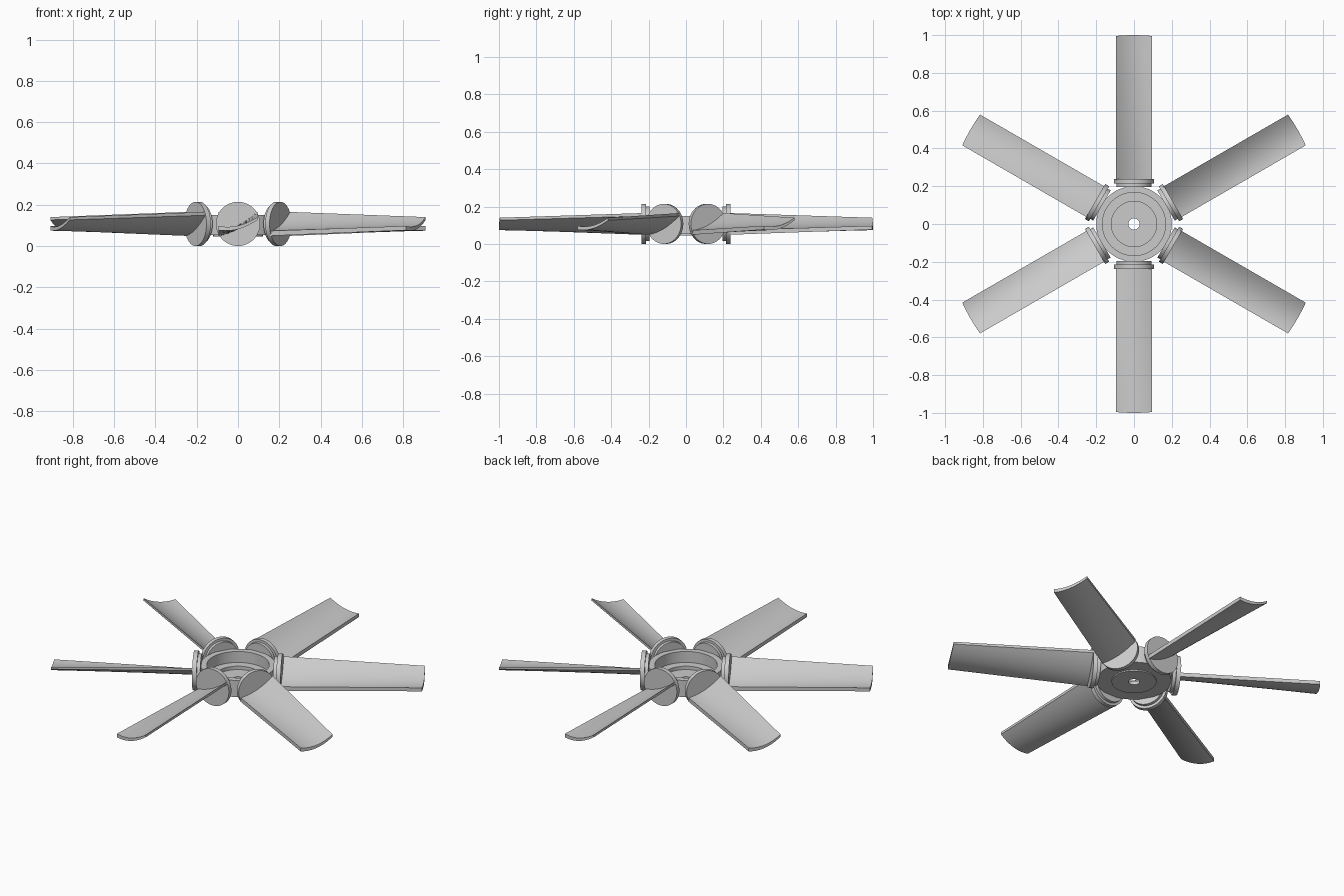
import bpy, bmesh, math
from mathutils import Matrix

if "Cube" in bpy.data.objects:
    bpy.data.objects.remove(bpy.data.objects["Cube"])

CZ = 0.107  # height of the blade axis


def make_object(name, bm, matrix=None):
    bmesh.ops.recalc_face_normals(bm, faces=bm.faces[:])
    mesh = bpy.data.meshes.new(name)
    bm.to_mesh(mesh)
    bm.free()
    mesh.shade_smooth()
    mesh.set_sharp_from_angle(angle=math.radians(30))
    obj = bpy.data.objects.new(name, mesh)
    if matrix:
        obj.matrix_world = matrix
    bpy.context.collection.objects.link(obj)
    return obj


def lathe(name, profile, closed, steps, matrix=None):
    """Revolve an (r, z) profile about z."""
    bm = bmesh.new()
    rings = []
    for i in range(steps):
        a = 2 * math.pi * i / steps
        rings.append([bm.verts.new((r * math.cos(a), r * math.sin(a), z)) for r, z in profile])
    n = len(profile)
    for i in range(steps):
        p, q = rings[i], rings[(i + 1) % steps]
        for j in range(n if closed else n - 1):
            k = (j + 1) % n
            bm.faces.new((p[j], q[j], q[k], p[k]))
    if not closed:
        bm.faces.new([r[0] for r in rings])
        bm.faces.new([r[-1] for r in rings])
    return make_object(name, bm, matrix)


def blade_top(t, v):
    """Height of the cambered upper surface; t 0 root..1 tip, v -1..1 across."""
    low = 0.073 + 0.024 * t
    high = 0.165 - 0.025 * t
    sag = 0.018 + 0.002 * t
    return low + (high - low) * (v + 1) / 2 - sag * (1 - v * v)


def blade(name, matrix):
    bm = bmesh.new()
    nu, nv, half, root = 10, 12, 0.094, 0.232
    loops = []
    for i in range(nu + 1):
        t = i / nu
        thick = 0.02 - 0.003 * t
        top, bottom = [], []
        for j in range(nv + 1):
            v = 2 * j / nv - 1
            y = v * half
            x = root + (math.sqrt(1 - y * y) - root) * t  # tip lies on the unit circle
            z = blade_top(t, v)
            top.append(bm.verts.new((x, y, z)))
            bottom.append(bm.verts.new((x, y, z - thick * (1 - 0.2 * v))))
        loops.append(top + bottom[::-1])
    n = len(loops[0])
    for p, q in zip(loops, loops[1:]):
        for j in range(n):
            k = (j + 1) % n
            bm.faces.new((p[j], q[j], q[k], p[k]))
    # close root and tip with quad strips
    for p in (loops[0], loops[-1]):
        for j in range(nv):
            bm.faces.new((p[j], p[j + 1], p[n - 2 - j], p[n - 1 - j]))
    return make_object(name, bm, matrix)


# Hub: hollow stepped cup with a shaft bore
lathe("hub", [(0.03, 0.045), (0.12, 0.045), (0.12, 0.052), (0.2, 0.052), (0.2, 0.15),
              (0.167, 0.15), (0.167, 0.085), (0.12, 0.085), (0.12, 0.065), (0.03, 0.065)],
      True, 64)

# Six blades with round root plates
for i in range(6):
    spin = Matrix.Rotation(math.radians(30 + 60 * i), 4, 'Z')
    lay = spin @ Matrix.Translation((0, 0, CZ)) @ Matrix.Rotation(math.pi / 2, 4, 'Y')
    lathe(f"root_plate_{i + 1}", [(0.092, 0.196), (0.092, 0.214), (0.107, 0.214), (0.107, 0.238)],
          False, 48, lay)
    blade(f"blade_{i + 1}", spin)
